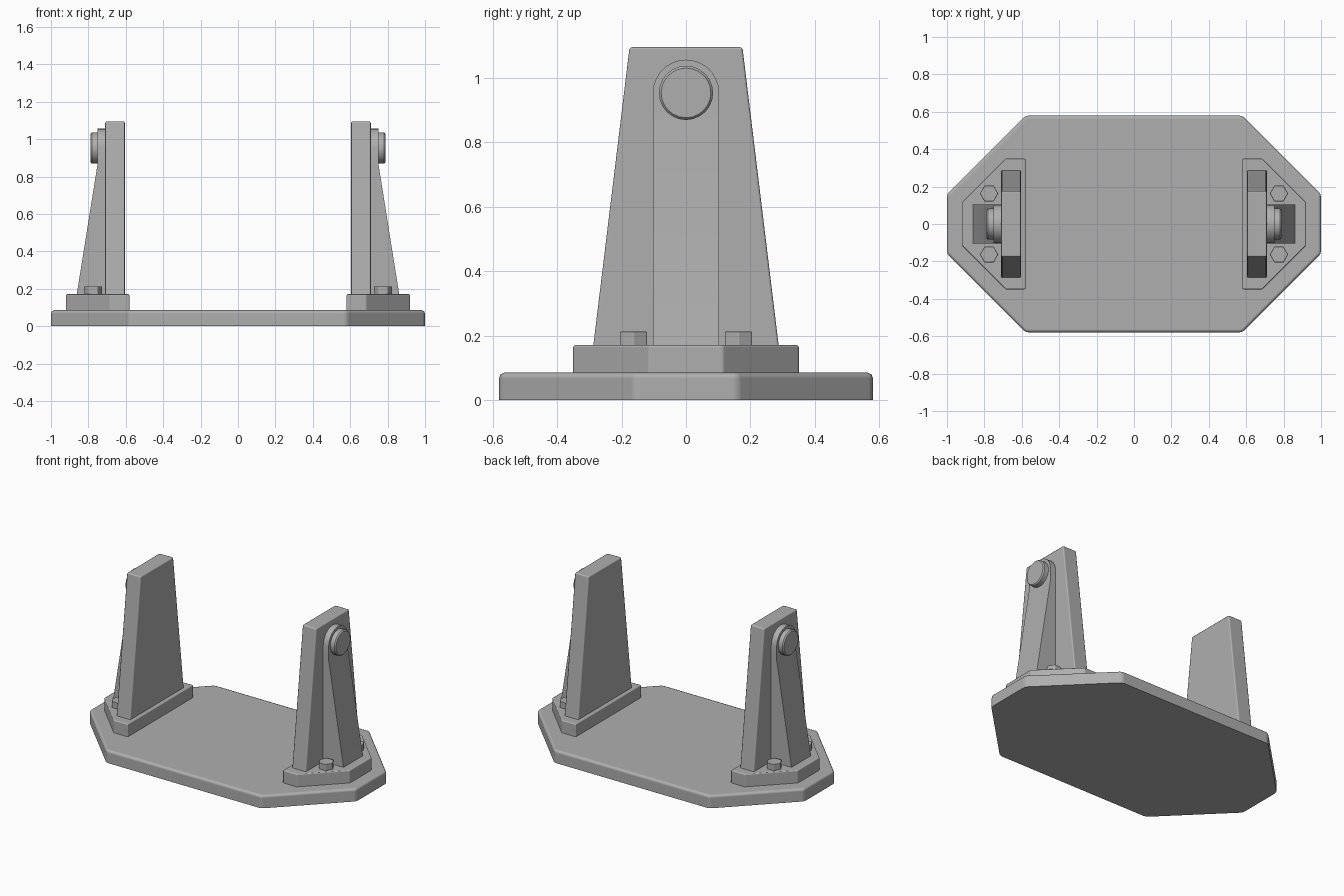
import bpy, bmesh, math
from mathutils import Matrix

if "Cube" in bpy.data.objects:
    bpy.data.objects.remove(bpy.data.objects["Cube"])

grey = bpy.data.materials.new("plain grey")
grey.diffuse_color = (0.43, 0.43, 0.43, 1)
grey.use_nodes = True
grey.node_tree.nodes["Principled BSDF"].inputs["Base Color"].default_value = grey.diffuse_color


def make(name, bm, side=1, bevel=0.0, skip_bottom=True, segments=2):
    """Finish a part: put it on its side, soften its edges and shade it."""
    if side < 0:
        bmesh.ops.transform(bm, matrix=Matrix.Diagonal((-1, 1, 1, 1)), verts=bm.verts)
    bmesh.ops.recalc_face_normals(bm, faces=bm.faces)
    if bevel:
        low = min(v.co.z for v in bm.verts)
        weight = bm.edges.layers.float.new("bevel_weight_edge")
        for e in bm.edges:
            on_floor = all(v.co.z < low + 1e-4 for v in e.verts)
            if e.calc_face_angle(0) > 0.5 and not (skip_bottom and on_floor):
                e[weight] = 1.0
    mesh = bpy.data.meshes.new(name)
    bm.to_mesh(mesh)
    bm.free()
    obj = bpy.data.objects.new(name, mesh)
    bpy.context.collection.objects.link(obj)
    mesh.materials.append(grey)
    bpy.ops.object.select_all(action='DESELECT')
    obj.select_set(True)
    bpy.context.view_layer.objects.active = obj
    bpy.ops.object.shade_smooth_by_angle(angle=math.radians(35))
    if bevel:
        mod = obj.modifiers.new("soft edges", 'BEVEL')
        mod.limit_method = 'WEIGHT'
        mod.width = bevel
        mod.segments = segments
        mod.harden_normals = True
    return obj


def loft(rings):
    """Closed solid through rings that have equal point counts."""
    bm = bmesh.new()
    loops = [[bm.verts.new(p) for p in ring] for ring in rings]
    n = len(loops[0])
    for a, b in zip(loops, loops[1:]):
        for i in range(n):
            j = (i + 1) % n
            bm.faces.new((a[i], a[j], b[j], b[i]))
    bm.faces.new(loops[0][::-1])
    bm.faces.new(loops[-1])
    return bm


def prism(outline, z0, z1):
    return loft([[(x, y, z) for x, y in outline] for z in (z0, z1)])


def disc_ring(x, r, n=24):
    return [(x, r * math.cos(2 * math.pi * i / n), 0.953 + r * math.sin(2 * math.pi * i / n))
            for i in range(n)]


# Base plate with clipped corners
base = [(1, -.16), (1, .16), (.58, .58), (-.58, .58),
        (-1, .16), (-1, -.16), (-.58, -.58), (.58, -.58)]
make("base_plate", prism(base, 0, 0.086), bevel=0.018)

for s, tag in ((1, "right"), (-1, "left")):
    # Foot plate
    foot = [(.58, -.35), (.685, -.35), (.92, -.115), (.92, .115), (.685, .35), (.58, .35)]
    make(tag + "_foot_plate", prism(foot, 0.08, 0.171), s, 0.007)

    # Tapered upright
    rings = [[(.605, -w, z), (.71, -w, z), (.71, w, z), (.605, w, z)]
             for w, z in ((.288, .165), (.175, 1.095))]
    make(tag + "_upright", loft(rings), s, 0.008)

    # Sloping rib with a round head
    arch = [(-.103, .165), (.103, .165), (.103, .872)]
    arch += [(.103 * math.cos(math.pi * i / 14), .953 + .103 * math.sin(math.pi * i / 14))
             for i in range(15)]
    arch.append((-.103, .872))
    outer = [(.863 if z < .5 else .75, y, z) for y, z in arch]
    bm = loft([[(.70, y, z) for y, z in arch], outer])
    # Split the outer face where the slope meets the upright head
    bm.verts.ensure_lookup_table()
    n = len(arch)
    bmesh.ops.connect_verts(bm, verts=[bm.verts[n + 2], bm.verts[n + n - 1]])
    make(tag + "_rib", bm, s)

    # Pivot cap
    cap = loft([disc_ring(.74, .084), disc_ring(.78, .084), disc_ring(.788, .077)])
    make(tag + "_pivot_cap", cap, s)

    # Hexagonal bolts
    for t, end in ((1, "back"), (-1, "front")):
        hexagon = [(.775 + .049 * math.cos(math.pi * i / 3),
                    t * .163 + .049 * math.sin(math.pi * i / 3)) for i in range(6)]
        make(f"{tag}_{end}_bolt", prism(hexagon, 0.165, 0.213), s, 0.004)
